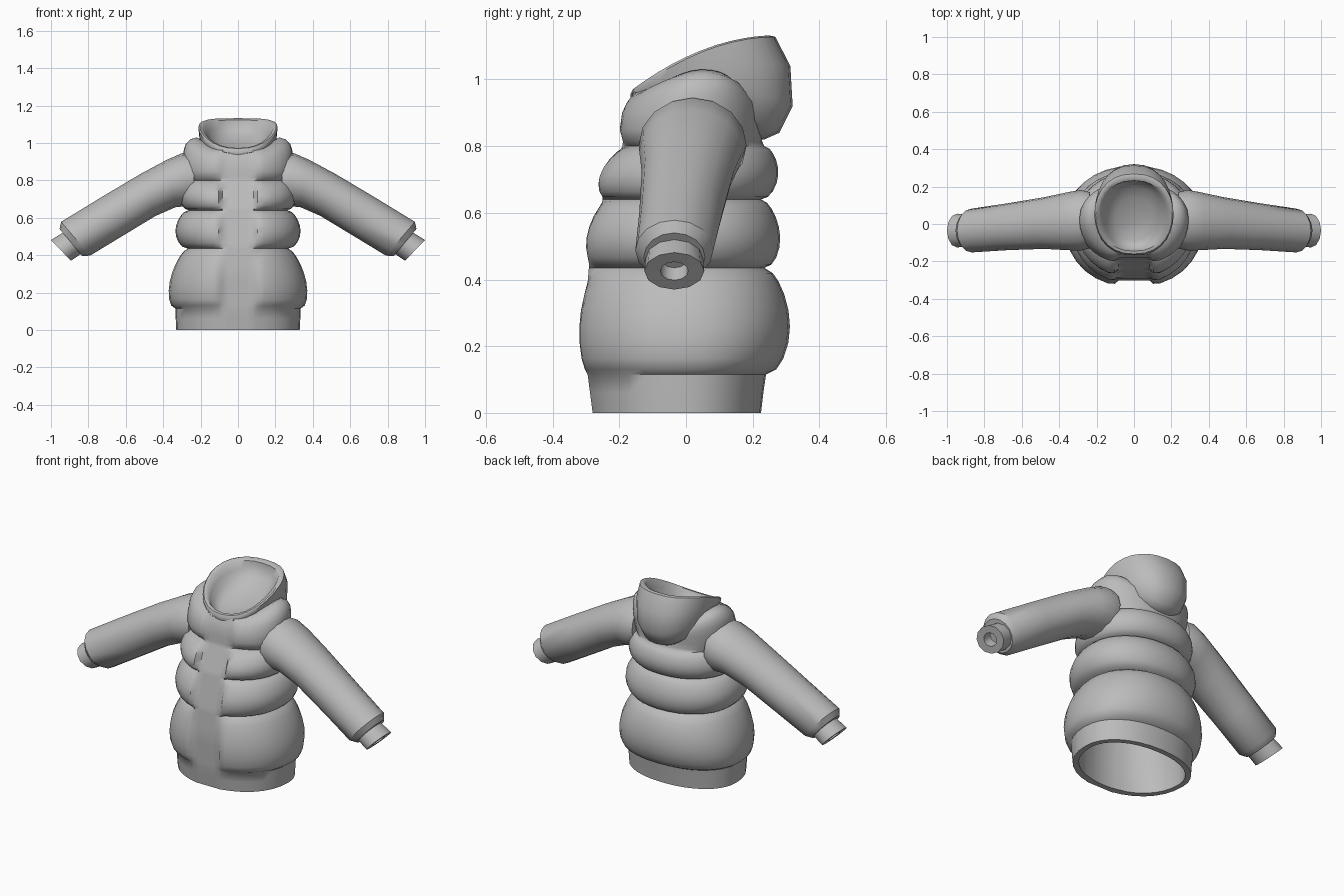
import bpy, bmesh
from math import sin, cos, pi, asin
from mathutils import Vector

if "Cube" in bpy.data.objects:
    bpy.data.objects.remove(bpy.data.objects["Cube"])

fabric = bpy.data.materials.new("grey_fabric")
fabric.diffuse_color = (0.5, 0.5, 0.5, 1)
fabric.use_nodes = True
fabric.node_tree.nodes["Principled BSDF"].inputs["Base Color"].default_value = fabric.diffuse_color


def lerp(a, b, t):
    return a + (b - a) * t


def loft(name, rings, angle=40):
    """Skin a list of equal-length closed rings, capping both ends."""
    bm = bmesh.new()
    vs = [[bm.verts.new(p) for p in r] for r in rings]
    n = len(rings[0])
    for a, b in zip(vs, vs[1:]):
        for i in range(n):
            j = (i + 1) % n
            bm.faces.new((a[i], a[j], b[j], b[i]))
    bm.faces.new(vs[0][::-1])
    bm.faces.new(vs[-1])
    bmesh.ops.recalc_face_normals(bm, faces=bm.faces)
    me = bpy.data.meshes.new(name)
    bm.to_mesh(me)
    bm.free()
    me.materials.append(fabric)
    ob = bpy.data.objects.new(name, me)
    bpy.context.collection.objects.link(ob)
    bpy.ops.object.select_all(action='DESELECT')
    ob.select_set(True)
    bpy.context.view_layer.objects.active = ob
    bpy.ops.object.shade_smooth_by_angle(angle=angle * pi / 180)
    return ob


# Front placket depth by height
PLACKET = [(0, .28), (.115, .295), (.3, .303), (.45, .29), (.65, .248),
           (.8, .19), (.9, .182), (.97, .15), (1.1, .12)]


def placket(z):
    for (z0, y0), (z1, y1) in zip(PLACKET, PLACKET[1:]):
        if z <= z1:
            return lerp(y0, y1, (z - z0) / (z1 - z0))


def body_ring(z, hw, yf, yb, rise=0, shift=0, strip=True):
    """Oval ring with a flat strip at the front and optional raised sides."""
    half = []
    for k, x in enumerate((0, .05, .082, .103)):
        e = yf * (1 - (x / hw) ** 2) ** .5
        w = (0, 0, 0, .8)[k] if strip else 1
        half.append((x, -lerp(placket(z), e, w), z + rise * (x / hw) ** 2))
    t0 = asin(min(.13 / hw, .95))
    for k in range(15):
        t = lerp(t0, pi, k / 14)
        c, s = cos(t), sin(t)
        x = hw * abs(s) ** .93
        y = -(yf if c > 0 else yb) * (1 if c > 0 else -1) * abs(c) ** .93
        half.append((0 if k == 14 else x, y + shift * s * s, z + rise * s * s))
    return half + [(-x, y, z) for x, y, z in half[-2:0:-1]]


# Lining, from its closed top down to the hem
rings = [body_ring(*r, strip=False) for r in (
    (.84, .15, .10, .12), (.80, .22, .14, .18), (.65, .235, .19, .195),
    (.43, .24, .23, .205), (.13, .30, .255, .205), (0, .30, .25, .195))]

# Hem band
rings += [body_ring(0, .33, .285, .225), body_ring(.06, .333, .293, .232)]

# Quilted puffs between seams
SEAMS = [(.115, .335, .30, .24), (.435, .268, .28, .235),
         (.64, .265, .245, .225), (.80, .268, .185, .235)]
BULGE = [(.06, .047, .074), (.068, .055, .052), (.046, .064, .047)]
for a, b, g in zip(SEAMS, SEAMS[1:], BULGE):
    for s in (0, .05, .15, .3, .45, .6, .75, .87, .95):
        row = [lerp(p, q, s) for p, q in zip(a, b)]
        swell = sin(pi * s ** .9) ** .55
        rings.append(body_ring(row[0], *[v + swell * d for v, d in zip(row[1:], g)]))
rings.append(body_ring(*SEAMS[-1]))

# Shoulder yoke, saddle shaped around the neck
rings += [body_ring(*r) for r in (
    (.815, .28, .204, .228), (.85, .29, .216, .228), (.90, .293, .207, .23, 0, .01),
    (.925, .292, .193, .225, .03, .02), (.94, .28, .178, .21, .055, .035),
    (.95, .255, .155, .195, .07, .045), (.95, .22, .13, .17, .08, .05),
    (.94, .19, .11, .15, .075, .05))]
rings.append(body_ring(.87, .14, .08, .12, strip=False))
loft("padded_body", rings, 50)


# Hood collar: outside up to the rim, then down the inside to its floor
def hood_ring(yf, zf, yb, zb, hw, rise):
    out = []
    for i in range(28):
        t = 2 * pi * i / 28
        f = (1 - cos(t)) / 2
        x = hw * (1 if sin(t) > 0 else -1) * abs(sin(t)) ** .85
        out.append((x, lerp(yf, yb, f), lerp(zf, zb, f) + rise * sin(t) ** 2))
    return out


loft("hood_collar", [hood_ring(*r) for r in (
    (-.11, .92, .19, .815, .11, .03), (-.145, .918, .235, .82, .15, .04),
    (-.157, .922, .28, .84, .18, .045), (-.163, .93, .32, .92, .198, .05),
    (-.167, .94, .313, 1.04, .208, .05), (-.167, .955, .268, 1.128, .212, .042),
    (-.16, .97, .25, 1.132, .205, .036), (-.145, .973, .232, 1.122, .185, .032),
    (-.14, .96, .23, 1.08, .165, .025), (-.125, .935, .20, 1.045, .14, .015),
    (-.09, .92, .14, 1.0, .10, .005))], 50)


# Sleeves and cuffs: rings given by upper edge, lower edge, y centre, y half-depth
def tube(name, rows, side, n=16):
    rings = []
    for ux, uz, lx, lz, yc, b in rows:
        up, lo = Vector((ux, yc, uz)), Vector((lx, yc, lz))
        c, a = (up + lo) / 2, (up - lo) / 2
        pts = []
        for i in range(n):
            t = 2 * pi * i / n
            p = c + a * cos(t) + Vector((0, b * sin(t), 0))
            pts.append((p.x * side, p.y, p.z))
        rings.append(pts)
    return loft(name, rings, 35)


SLEEVE = [(.24, .945, .23, .67, .02, .15), (.30, .945, .27, .66, .02, .162),
          (.38, .91, .33, .658, .015, .155), (.52, .835, .44, .61, .005, .138),
          (.73, .71, .63, .495, -.015, .125), (.946, .578, .79, .398, -.035, .117),
          (.954, .54, .832, .394, -.035, .092)]
CUFF = [(.92, .53, .82, .42, -.035, .085), (1.0, .481, .893, .37, -.035, .09),
        (.972, .453, .92, .398, -.035, .042), (.93, .49, .88, .435, -.035, .04)]
for side, label in ((1, "left"), (-1, "right")):
    tube(label + "_sleeve", SLEEVE, side)
    tube(label + "_cuff", CUFF, side, 12)
